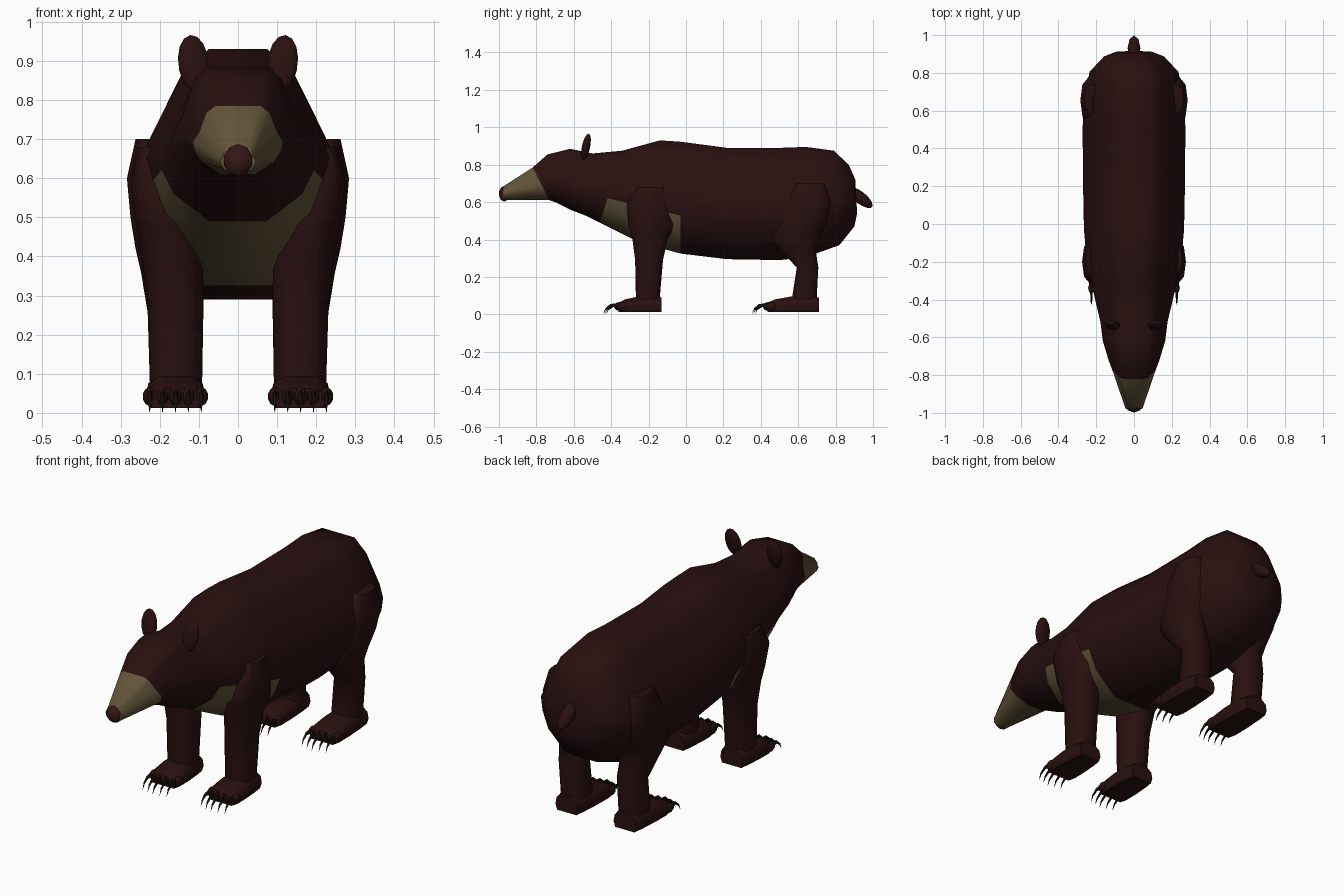
import bpy, bmesh, math
from mathutils import Vector

cube = bpy.data.objects.get("Cube")
if cube:
    bpy.data.objects.remove(cube, do_unlink=True)


def material(name, rgb):
    m = bpy.data.materials.new(name)
    m.use_nodes = True
    m.diffuse_color = (*rgb, 1)
    bsdf = m.node_tree.nodes["Principled BSDF"]
    bsdf.inputs["Base Color"].default_value = (*rgb, 1)
    bsdf.inputs["Roughness"].default_value = 0.9
    return m


BROWN = material("dark brown fur", (0.022, 0.005, 0.005))
TAN = material("tan fur", (0.125, 0.09, 0.042))
NOSE = material("nose brown", (0.035, 0.009, 0.008))
CLAW = material("claw black", (0.008, 0.005, 0.005))


def finish(name, bm, mats, angle=60):
    bmesh.ops.recalc_face_normals(bm, faces=bm.faces)
    mesh = bpy.data.meshes.new(name)
    bm.to_mesh(mesh)
    bm.free()
    for m in mats:
        mesh.materials.append(m)
    ob = bpy.data.objects.new(name, mesh)
    bpy.context.collection.objects.link(ob)
    bpy.ops.object.select_all(action='DESELECT')
    ob.select_set(True)
    bpy.context.view_layer.objects.active = ob
    bpy.ops.object.shade_smooth_by_angle(angle=math.radians(angle))
    return ob


def loft(name, rings, mats, paint=None, angle=60):
    """Skin a list of closed rings; paint(ring, segment) gives the colour slot."""
    bm = bmesh.new()
    rows = [[bm.verts.new(p) for p in ring] for ring in rings]
    n = len(rows[0])
    for i in range(len(rows) - 1):
        for j in range(n):
            k = (j + 1) % n
            f = bm.faces.new((rows[i][j], rows[i][k], rows[i + 1][k], rows[i + 1][j]))
            f.material_index = paint(i, j) if paint else 0
    for row, i in ((rows[0], 0), (rows[-1], len(rows))):
        f = bm.faces.new(row)
        f.material_index = paint(i, 0) if paint else 0
    return finish(name, bm, mats, angle)


def ellipsoid(name, centre, radii, rot, mat, seg=10, rows=7):
    bm = bmesh.new()
    bmesh.ops.create_uvsphere(bm, u_segments=seg, v_segments=rows, radius=1)
    ob = finish(name, bm, [mat])
    ob.location, ob.scale, ob.rotation_euler = centre, radii, rot
    return ob


# Body and head: bottom y, top y, bottom z, top z, half width, top flatness
BODY = [
    (-0.98, -0.975, .61, .685, .045, .5),
    (-0.73, -0.82, .61, .785, .115, .5),
    (-0.70, -0.74, .60, .855, .135, .5),
    (-0.62, -0.62, .56, .885, .165, .48),
    (-0.53, -0.50, .525, .86, .178, .45),
    (-0.46, -0.34, .49, .875, .205, .38),
    (-0.25, -0.14, .385, .93, .25, .3),
    (-0.03, -0.03, .325, .923, .265, .3),
    (0.22, 0.22, .295, .89, .27, .32),
    (0.50, 0.50, .29, .89, .272, .33),
    (0.64, 0.64, .305, .895, .268, .35),
    (0.82, 0.79, .37, .875, .235, .38),
    (0.90, 0.87, .47, .80, .16, .4),
    (0.915, 0.905, .54, .72, .10, .4),
]


def body_ring(y0, y1, z0, z1, w, k):
    half = [(.36, 0), (.8, .18), (.95, .34), (1, .47), (.85, .63), (max(.55, k + .2), .9), (k, 1)]
    pts = half + [(-x, t) for x, t in reversed(half)]
    return [Vector((x * w, y0 + (y1 - y0) * t, z0 + (z1 - z0) * t)) for x, t in pts]


def fur(i, j):
    if i < 1:
        return 1                       # muzzle
    low = j in (0, 1, 11, 12, 13)
    return 1 if i in (5, 6) and low else 0   # chest patch


loft("body", [body_ring(*r) for r in BODY], [BROWN, TAN], fur)

# Nose, ears and tail
ellipsoid("nose", (0, -.972, .645), (.043, .028, .042), (0, 0, 0), NOSE, 6, 5)
for side, s in (("left", 1), ("right", -1)):
    ellipsoid(side + "_ear", (s * .114, -.535, .895), (.041, .022, .073),
              (math.radians(-12), s * math.radians(6), 0), BROWN)
ellipsoid("tail", (0, .93, .625), (.034, .083, .032), (math.radians(-38), 0, 0), BROWN, 8, 7)

# Legs: z, front y, back y, inner x, outer x
FRONT = [
    (.68, -.26, -.11, .17, .255),
    (.59, -.32, -.08, .14, .275),
    (.48, -.315, -.05, .11, .26),
    (.40, -.29, -.095, .09, .246),
    (.29, -.275, -.12, .088, .232),
    (.06, -.27, -.14, .092, .225),
]
HIND = [
    (.70, .59, .74, .17, .262),
    (.60, .53, .78, .15, .284),
    (.50, .475, .76, .12, .275),
    (.42, .44, .72, .10, .262),
    (.36, .485, .695, .09, .248),
    (.25, .59, .71, .09, .23),
    (.06, .56, .70, .092, .225),
]


def leg_ring(s, z, y0, y1, x0, x1, n=10):
    ring = []
    for a in range(n):
        c, d = math.cos(math.tau * a / n), math.sin(math.tau * a / n)
        c, d = (math.copysign(abs(v) ** .8, v) for v in (c, d))
        ring.append(Vector((s * ((x0 + x1) / 2 + c * (x1 - x0) / 2),
                            (y0 + y1) / 2 + d * (y1 - y0) / 2, z)))
    return ring


def foot_ring(s, y, half, top):
    mid = .16
    pts = [(-.85, .012), (.85, .012), (1, .04), (.9, top * .8), (.5, top),
           (-.5, top), (-.9, top * .8), (-1, .04)]
    return [Vector((s * (mid + half * x), y, z)) for x, z in pts]


def claw(name, x, y):
    path = [(0, .048, .011), (-.035, .047, .009), (-.06, .028, .006), (-.073, .002, .001)]
    rings = [[Vector((x + r * math.cos(math.tau * a / 5) * .7, y + dy,
                      max(0, z + r * math.sin(math.tau * a / 5)))) for a in range(5)]
             for dy, z, r in path]
    loft(name, rings, [CLAW])


for side, s in (("left", 1), ("right", -1)):
    for part, rings, heel, toe in (("front", FRONT, -.13, -.36), ("hind", HIND, .71, .435)):
        name = f"{side}_{part}"
        loft(name + "_leg", [leg_ring(s, *r) for r in rings], [BROWN])
        span = toe - heel
        shape = [(0, .062, .09), (.2, .07, .102), (.55, .077, .095), (.85, .078, .08), (1, .068, .062)]
        loft(name + "_foot", [foot_ring(s, heel + span * t, h, top) for t, h, top in shape], [BROWN])
        # Five toes, each with a curved claw
        for i in range(5):
            x = s * (.16 + (i - 2) * .033)
            y = toe + abs(i - 2) * .008
            ellipsoid(f"{name}_toe_{i + 1}", (x, y + .005, .042), (.018, .03, .024), (0, 0, 0), BROWN, 8, 5)
            claw(f"{name}_claw_{i + 1}", x, y - .01)
